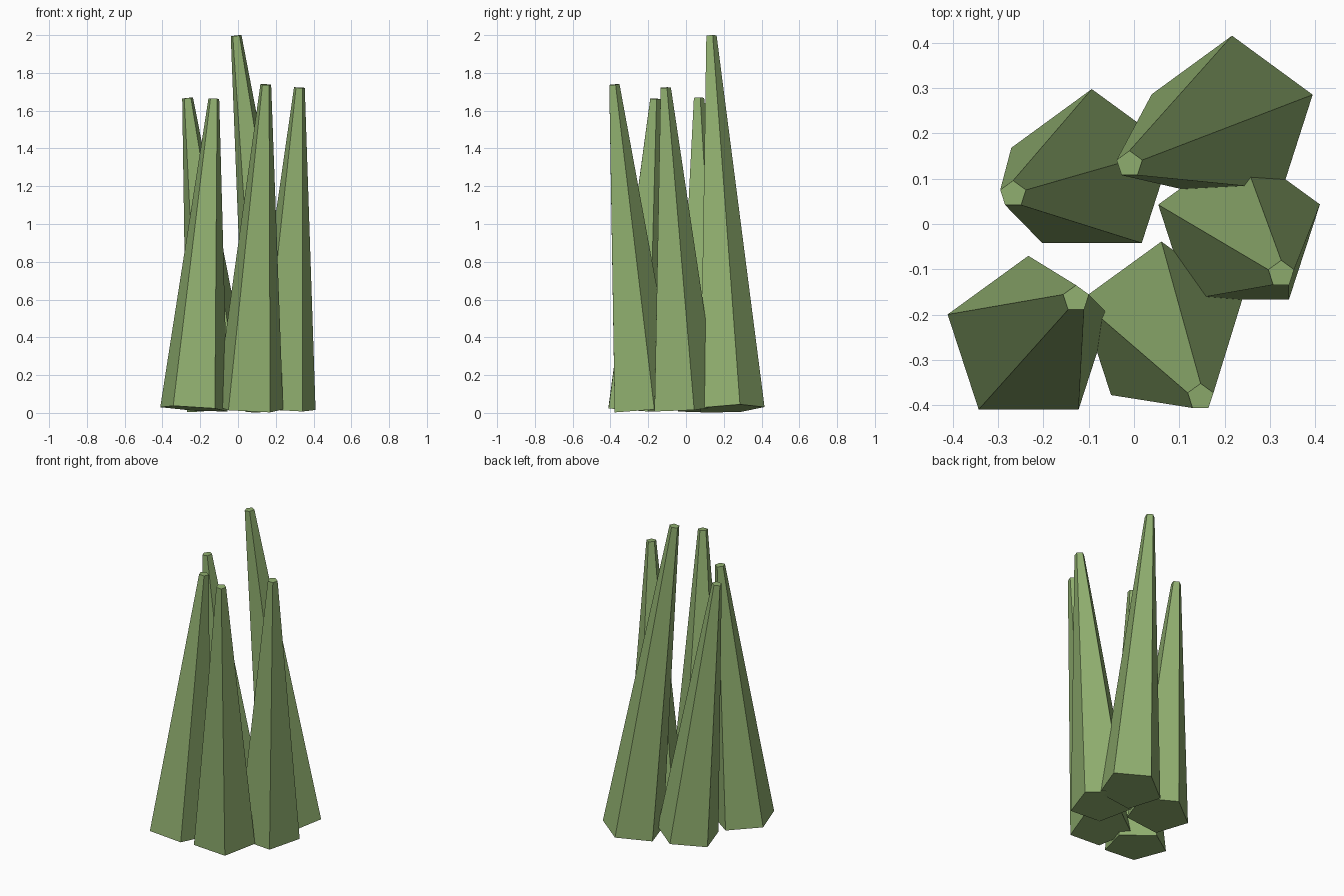
import bpy
import bmesh
from mathutils import Vector, Matrix

if "Cube" in bpy.data.objects:
    bpy.data.objects.remove(bpy.data.objects["Cube"])

BASE_R, TIP_R, SIDES = 0.188, 0.030, 5
BASE_Z = 0.022

green = bpy.data.materials.new("leaf_green")
green.diffuse_color = (0.28, 0.43, 0.16, 1.0)
green.use_nodes = True
green.node_tree.nodes["Principled BSDF"].inputs["Base Color"].default_value = green.diffuse_color


def blade(name, base_xy, tip):
    """Five-sided tapered spike leaning from its base centre to its tip centre."""
    base, tip = Vector((*base_xy, BASE_Z)), Vector(tip)
    axis = tip - base
    lean = Vector((0, 0, 1)).rotation_difference(axis).to_matrix().to_4x4()
    lift = Matrix.Translation((0, 0, axis.length / 2))
    # first corner of the pentagon points to +y
    turn = Matrix.Rotation(1.5707963, 4, 'Z')
    bm = bmesh.new()
    bmesh.ops.create_cone(bm, cap_ends=True, cap_tris=False, segments=SIDES,
                          radius1=BASE_R, radius2=TIP_R, depth=axis.length)
    # normalise the start angle so one base corner lies on +x before turning
    v = bm.verts[:][0].co if bm.verts else Vector((1, 0, 0))
    start = Vector((1, 0)).angle_signed(Vector((v.x, v.y)))
    level = Matrix.Rotation(start, 4, 'Z')
    bmesh.ops.transform(bm, matrix=Matrix.Translation(base) @ lean @ lift @ turn @ level,
                        verts=bm.verts)
    bmesh.ops.recalc_face_normals(bm, faces=bm.faces)
    mesh = bpy.data.meshes.new(name)
    bm.to_mesh(mesh)
    bm.free()
    mesh.materials.append(green)
    obj = bpy.data.objects.new(name, mesh)
    bpy.context.collection.objects.link(obj)


# grass tuft: five leaning blades
blade("blade_back_left", (-0.093, 0.110), (-0.267, 0.066, 1.667))
blade("blade_back", (0.217, 0.228), (-0.010, 0.132, 1.997))
blade("blade_right", (0.232, -0.015), (0.325, -0.110, 1.722))
blade("blade_front", (0.060, -0.226), (0.147, -0.382, 1.738))
blade("blade_front_left", (-0.233, -0.258), (-0.128, -0.165, 1.663))
